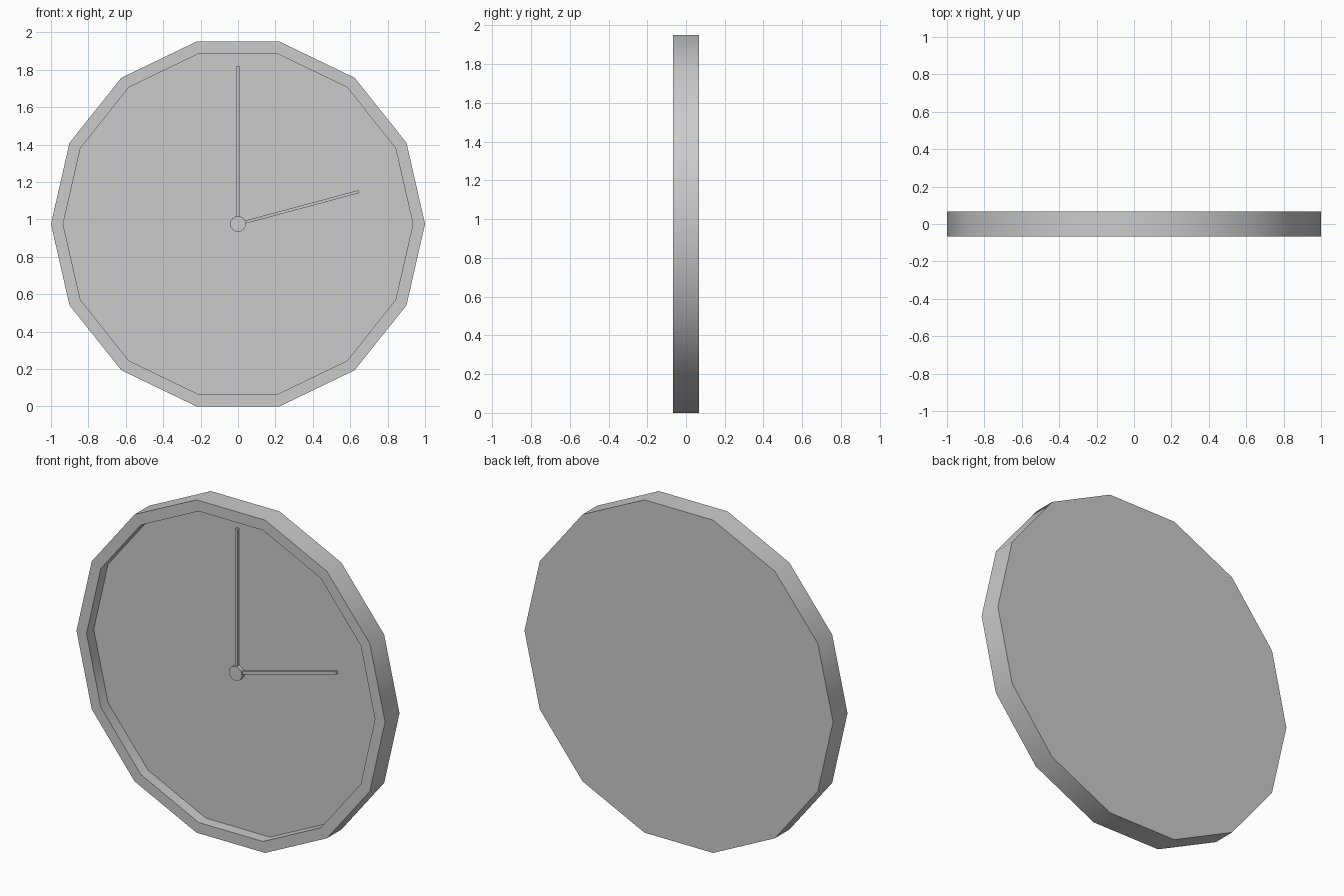
import bpy, bmesh, math
from mathutils import Vector, Matrix

cube = bpy.data.objects.get("Cube")
if cube:
    bpy.data.objects.remove(cube, do_unlink=True)

SIDES = 14
CENTRE = Vector((0, 0, math.cos(math.pi / SIDES)))
HALF_DEPTH = 0.067
FACE_Y = 0.0

grey = bpy.data.materials.new("plain grey")
grey.use_nodes = True
colour = (0.6, 0.6, 0.6, 1)
grey.diffuse_color = colour
grey.node_tree.nodes["Principled BSDF"].inputs["Base Color"].default_value = colour


def finish(name, bm):
    """Turn a bmesh into a named object placed at the clock centre."""
    bmesh.ops.recalc_face_normals(bm, faces=bm.faces)
    mesh = bpy.data.meshes.new(name)
    bm.to_mesh(mesh)
    bm.free()
    mesh.materials.append(grey)
    obj = bpy.data.objects.new(name, mesh)
    obj.location = CENTRE
    bpy.context.collection.objects.link(obj)
    bpy.ops.object.select_all(action='DESELECT')
    obj.select_set(True)
    bpy.context.view_layer.objects.active = obj
    bpy.ops.object.shade_smooth_by_angle(angle=math.radians(30))
    return obj


def lathe(name, profile, sides):
    """Spin a (radius, y) profile around the y axis."""
    bm = bmesh.new()
    verts = [bm.verts.new((r, y, 0)) for r, y in profile]
    edges = [bm.edges.new(pair) for pair in zip(verts, verts[1:])]
    bmesh.ops.spin(bm, geom=verts + edges, cent=(0, 0, 0), axis=(0, 1, 0),
                   angle=math.tau, steps=sides)
    bmesh.ops.remove_doubles(bm, verts=bm.verts, dist=0.0001)
    # Merge the flat fans into single polygons
    bmesh.ops.dissolve_limit(bm, angle_limit=math.radians(1),
                             verts=bm.verts, edges=bm.edges)
    return finish(name, bm)


def hand(name, length, angle):
    """Thin bar lying on the face, turned up from the +x direction."""
    width, depth = 0.016, 0.015
    bm = bmesh.new()
    bmesh.ops.create_cube(bm, size=1)
    shape = (Matrix.Rotation(-math.radians(angle), 4, 'Y')
             @ Matrix.Translation((length / 2, FACE_Y - depth / 2, 0))
             @ Matrix.Diagonal((length, depth, width, 1)))
    bmesh.ops.transform(bm, matrix=shape, verts=bm.verts)
    return finish(name, bm)


# Case with a raised rim and a recessed face
lathe("clock_case", [(0, HALF_DEPTH), (1, HALF_DEPTH), (1, -HALF_DEPTH),
                     (0.935, -HALF_DEPTH), (0.935, FACE_Y), (0, FACE_Y)], SIDES)

# Central hub and the two hands
lathe("hub", [(0, FACE_Y), (0.042, FACE_Y), (0.042, FACE_Y - 0.024),
              (0, FACE_Y - 0.024)], 24)
hand("minute_hand", 0.845, 90)
hand("hour_hand", 0.67, 15)
